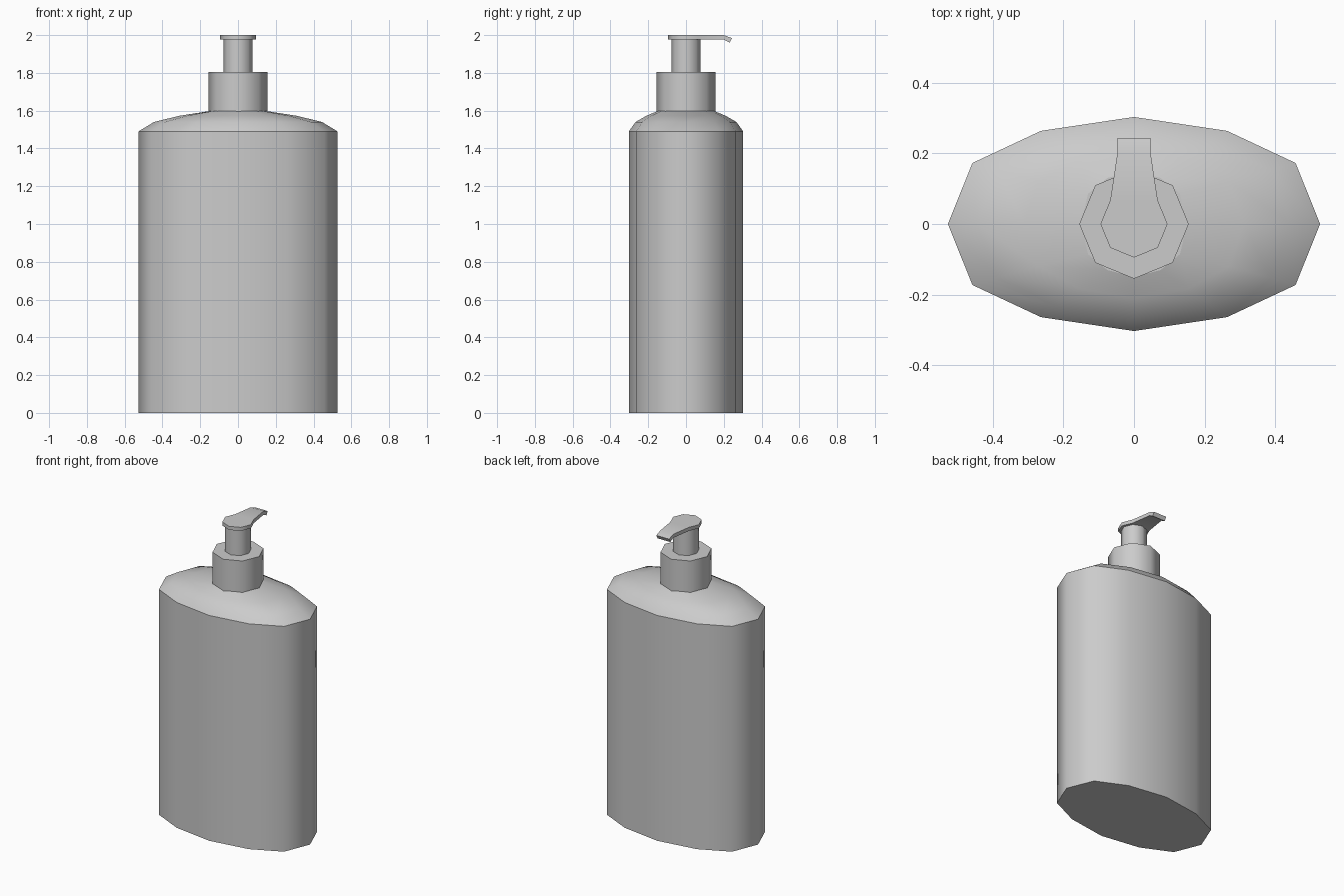
import bpy, bmesh, math

if "Cube" in bpy.data.objects:
    bpy.data.objects.remove(bpy.data.objects["Cube"])


def finish(name, bm, sharp):
    """Smooth faces, with explicit sharp edges, and link the object."""
    bmesh.ops.recalc_face_normals(bm, faces=bm.faces)
    for f in bm.faces:
        f.smooth = True
    for e in sharp:
        e.smooth = False
    mesh = bpy.data.meshes.new(name)
    bm.to_mesh(mesh)
    bm.free()
    obj = bpy.data.objects.new(name, mesh)
    bpy.context.collection.objects.link(obj)
    return obj


def loft(name, rings, sharp_rings):
    """Bridge closed rings of points and cap both ends."""
    bm = bmesh.new()
    loops = [[bm.verts.new(p) for p in ring] for ring in rings]
    n = len(loops[0])
    for a, b in zip(loops, loops[1:]):
        for i in range(n):
            j = (i + 1) % n
            bm.faces.new((a[i], a[j], b[j], b[i]))
    bm.faces.new(loops[0][::-1])
    bm.faces.new(loops[-1])
    sharp = [bm.edges.get((loops[k][i], loops[k][(i + 1) % n]))
             for k in sharp_rings for i in range(n)]
    return finish(name, bm, sharp)


def octagon(r, z):
    return [(r * math.cos(i * math.pi / 4), r * math.sin(i * math.pi / 4), z)
            for i in range(8)]


def oval(rx, ry, z):
    """Twelve-sided oval, slightly squarer than an ellipse."""
    unit = [(1, 0), (0.868, 0.57), (0.5, 0.87), (0, 1), (-0.5, 0.87), (-0.868, 0.57)]
    unit += [(-x, -y) for x, y in unit]
    return [(x * rx, y * ry, z) for x, y in unit]


# Oval bottle with domed shoulder
loft("bottle_body",
     [oval(0.527, 0.303, 0), oval(0.527, 0.303, 1.49), oval(0.445, 0.267, 1.54),
      oval(0.31, 0.21, 1.573), oval(0.15, 0.15, 1.598)],
     [0, 1, 4])

# Collar and pump stem
loft("collar", [octagon(0.155, 1.59), octagon(0.155, 1.805)], [0, 1])
loft("pump_stem", [octagon(0.078, 1.80), octagon(0.078, 1.98)], [0, 1])

# Pump head: rounded back, tapering spout with drooping tip
top = [p for p in octagon(0.095, 2.0)[3:]] + octagon(0.095, 2.0)[:2]
top += [(0.047, 0.2, 2.0), (0.047, 0.243, 1.984),
        (-0.047, 0.243, 1.984), (-0.047, 0.2, 2.0)]
low = [(x, y - (0.012 if y > 0.22 else 0), z - 0.024) for x, y, z in top]
bm = bmesh.new()
upper = [bm.verts.new(p) for p in top]
lower = [bm.verts.new(p) for p in low]
for layer in (upper, lower):
    for ids in (range(7), (0, 6, 7, 10), (10, 7, 8, 9)):
        bm.faces.new([layer[i] for i in ids])
sharp = []
for i in range(11):
    j = (i + 1) % 11
    bm.faces.new((upper[i], upper[j], lower[j], lower[i]))
    sharp += [bm.edges.get((v[i], v[j])) for v in (upper, lower)]
sharp += [bm.edges.get((upper[i], lower[i])) for i in (8, 9)]
finish("pump_head", bm, sharp)
